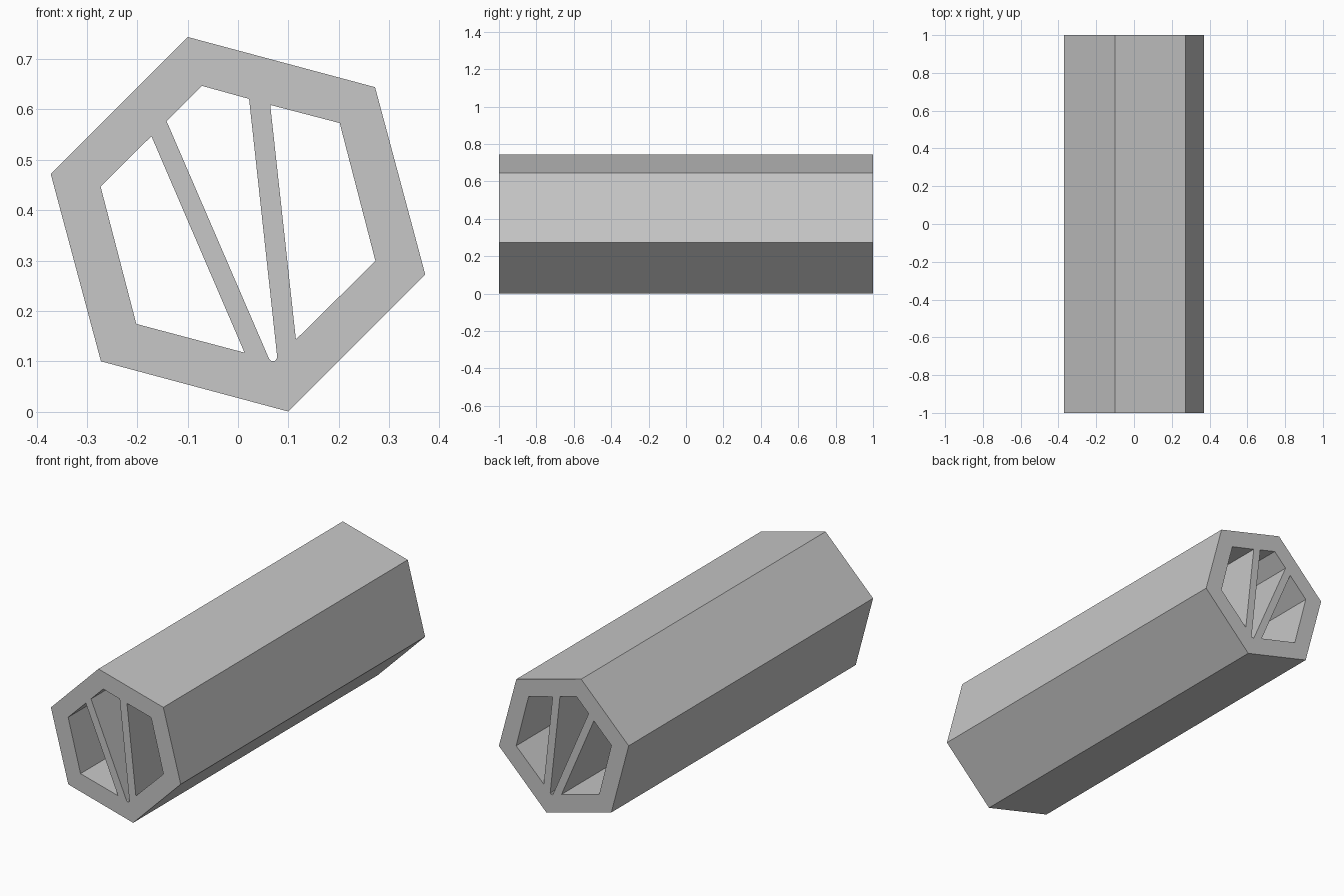
import bpy, bmesh
from math import cos, sin, radians
from mathutils import Vector

cube = bpy.data.objects.get("Cube")
if cube:
    bpy.data.objects.remove(cube, do_unlink=True)

LENGTH = 2.0
RADIUS = 0.385
CENTRE_Z = 0.372

# Single light grey material
grey = bpy.data.materials.new("light_grey")
grey.use_nodes = True
colour = (0.57, 0.57, 0.57, 1)
grey.diffuse_color = colour
grey.node_tree.nodes["Principled BSDF"].inputs["Base Color"].default_value = colour

# Hexagonal outline, turned so that no side is level
outline = [(RADIUS * cos(radians(a)), CENTRE_Z + RADIUS * sin(radians(a)))
           for a in range(-15, 345, 60)]

# Three channels, separated by two slanted webs
left_channel = [(-0.273, 0.447), (-0.172, 0.547), (0.013, 0.117), (-0.202, 0.174)]
middle_channel = [(-0.142, 0.577), (-0.072, 0.647), (0.022, 0.621), (0.078, 0.107),
                  (0.074, 0.101), (0.066, 0.100), (0.062, 0.104)]
right_channel = [(0.064, 0.609), (0.202, 0.573), (0.273, 0.299), (0.115, 0.143)]

bm = bmesh.new()


def add_loop(points):
    verts = [bm.verts.new((x, -LENGTH / 2, z)) for x, z in points]
    for i, v in enumerate(verts):
        bm.edges.new((v, verts[i - 1]))


for loop in (outline, left_channel, middle_channel, right_channel):
    add_loop(loop)

# Fill the section around the channels, then extrude it to full length
bmesh.ops.triangle_fill(bm, use_beauty=True, use_dissolve=False,
                        edges=bm.edges[:], normal=Vector((0, -1, 0)))
result = bmesh.ops.extrude_face_region(bm, geom=bm.faces[:], use_keep_orig=True)
moved = [g for g in result["geom"] if isinstance(g, bmesh.types.BMVert)]
bmesh.ops.translate(bm, verts=moved, vec=(0, LENGTH, 0))
bmesh.ops.recalc_face_normals(bm, faces=bm.faces[:])

mesh = bpy.data.meshes.new("hexagonal_tube")
bm.to_mesh(mesh)
bm.free()
mesh.materials.append(grey)
tube = bpy.data.objects.new("hexagonal_tube", mesh)
bpy.context.collection.objects.link(tube)
